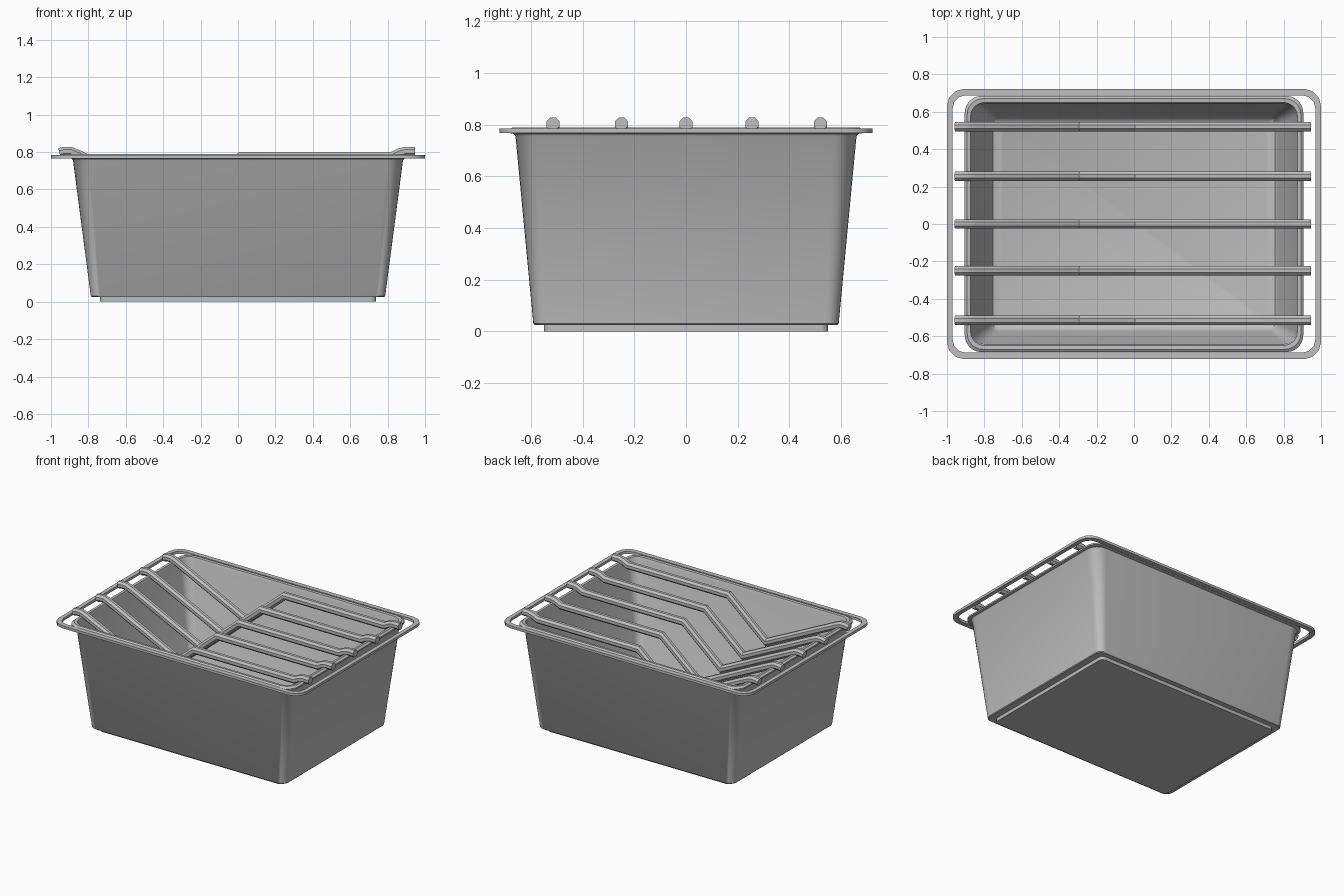
import bpy, bmesh, math
from mathutils import Vector

if "Cube" in bpy.data.objects:
    bpy.data.objects.remove(bpy.data.objects["Cube"])

grey = bpy.data.materials.new("mid grey")
grey.diffuse_color = (0.52, 0.52, 0.52, 1)
grey.use_nodes = True
grey.node_tree.nodes["Principled BSDF"].inputs["Base Color"].default_value = grey.diffuse_color


def finish(name, bm, angle):
    bmesh.ops.recalc_face_normals(bm, faces=bm.faces)
    me = bpy.data.meshes.new(name)
    bm.to_mesh(me)
    bm.free()
    ob = bpy.data.objects.new(name, me)
    bpy.context.collection.objects.link(ob)
    me.materials.append(grey)
    bpy.ops.object.select_all(action='DESELECT')
    ob.select_set(True)
    bpy.context.view_layer.objects.active = ob
    bpy.ops.object.shade_smooth_by_angle(angle=math.radians(angle))
    return ob


def rounded_rect(hx, hy, r, z, seg):
    pts = []
    for k, (sx, sy) in enumerate([(1, 1), (-1, 1), (-1, -1), (1, -1)]):
        for i in range(seg + 1):
            a = math.pi / 2 * (k + i / seg)
            pts.append((sx * (hx - r) + r * math.cos(a), sy * (hy - r) + r * math.sin(a), z))
    return pts


def bridge(bm, rings):
    for a, b in zip(rings, rings[1:]):
        n = len(a)
        for i in range(n):
            bm.faces.new((a[i], a[(i + 1) % n], b[(i + 1) % n], b[i]))


def loft(name, profile, seg, closed, angle):
    bm = bmesh.new()
    rings = [[bm.verts.new(p) for p in rounded_rect(*s, seg)] for s in profile]
    bridge(bm, rings + rings[:1] if closed else rings)
    if not closed:
        bm.faces.new(rings[0])
        bm.faces.new(rings[-1])
    return finish(name, bm, angle)


# Tub: outside from the foot up, over the lip, and down the inside (half x, half y, radius, z)
loft("tub", [
    (.737, .55, .03, 0), (.737, .55, .03, .025), (.782, .587, .05, .025), (.787, .591, .05, .03),
    (.882, .660, .085, .755), (.888, .666, .085, .764), (.905, .685, .09, .768),
    (.905, .685, .09, .779), (.892, .670, .085, .790), (.874, .650, .075, .788),
    (.868, .642, .07, .77), (.770, .573, .04, .065), (.755, .558, .03, .042), (.715, .535, .02, .03),
], 6, False, 35)

# Flat rim frame around the tub
loft("rim_frame", [
    (1.0, .7225, .09, .767), (1.0, .7225, .09, .785),
    (.970, .688, .07, .785), (.970, .688, .07, .767),
], 3, True, 30)

# Bars: hooked at both ends and bent down in a V towards the left
path = [(-.955, .797), (-.93, .803), (-.895, .803), (-.855, .787), (-.29, .515),
        (.015, .776), (.825, .776), (.865, .796), (.895, .803), (.945, .803)]


def bar(name, y, r=.027, sides=8):
    bm = bmesh.new()
    p = [Vector((x, 0, z)) for x, z in path]
    rings = []
    for i, c in enumerate(p):
        d1 = (c - p[i - 1]).normalized() if i else (p[1] - c).normalized()
        d2 = (p[i + 1] - c).normalized() if i < len(p) - 1 else d1
        t = (d1 + d2).normalized()
        up = Vector((-t.z, 0, t.x)) / max(t.dot(d1), .5)   # mitred joint
        ring = []
        for k in range(sides):
            a = 2 * math.pi * (k + .5) / sides
            ring.append(bm.verts.new(c + up * r * math.sin(a) + Vector((0, y + r * math.cos(a), 0))))
        rings.append(ring)
    bridge(bm, rings)
    bm.faces.new(rings[0])
    bm.faces.new(rings[-1])
    finish(name, bm, 25)


for i, y in enumerate((-.515, -.25, 0, .255, .52)):
    bar(f"bar_{i + 1}", y)
